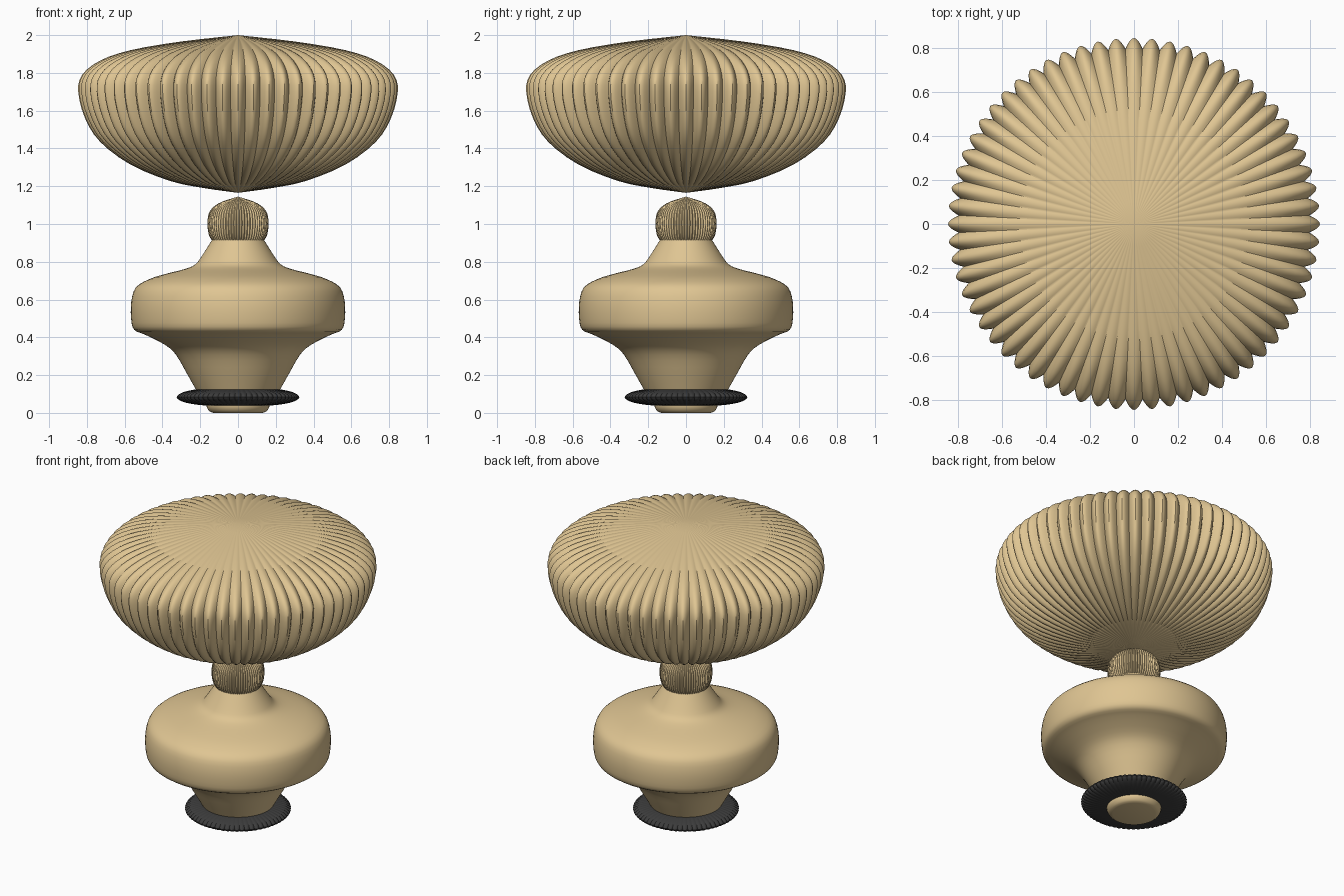
import bpy, bmesh, math
from mathutils import Vector

if "Cube" in bpy.data.objects:
    bpy.data.objects.remove(bpy.data.objects["Cube"])


def material(name, colour):
    m = bpy.data.materials.new(name)
    m.diffuse_color = colour
    m.use_nodes = True
    m.node_tree.nodes["Principled BSDF"].inputs["Base Color"].default_value = m.diffuse_color
    return m


tan_mat = material("warm_tan", (0.74, 0.56, 0.29, 1))
dark_mat = material("charcoal", (0.045, 0.045, 0.045, 1))


def smooth_profile(pts, steps):
    """Catmull-Rom curve through (radius, height) points."""
    p = [Vector(q) for q in pts]
    p = [2 * p[0] - p[1]] + p + [2 * p[-1] - p[-2]]
    out = []
    for i in range(1, len(p) - 2):
        a, b, c, d = p[i - 1:i + 3]
        for k in range(steps):
            t = k / steps
            out.append(0.5 * (2 * b + (c - a) * t + (2 * a - 5 * b + 4 * c - d) * t * t
                              + (3 * b - a - 3 * c + d) * t ** 3))
    return out + [p[-2]]


def turned(name, pts, mat, steps=3, segs=96, ribs=0, depth=0.0, angle=35):
    """Revolve a profile from bottom to top; ribs scallop the radius."""
    prof = smooth_profile(pts, steps) if steps > 1 else [Vector(q) for q in pts]
    bm = bmesh.new()
    rings = []
    for r, z in prof:
        if r < 1e-5:
            rings.append([bm.verts.new((0, 0, z))])
            continue
        ring = []
        for i in range(segs):
            a = math.tau * i / segs
            rr = r * (1 - depth * (1 - abs(math.cos(ribs * a / 2)))) if ribs else r
            ring.append(bm.verts.new((rr * math.cos(a), rr * math.sin(a), z)))
        rings.append(ring)
    for lo, hi in zip(rings, rings[1:]):
        for i in range(segs):
            j = (i + 1) % segs
            if len(lo) == 1:
                bm.faces.new((lo[0], hi[j], hi[i]))
            elif len(hi) == 1:
                bm.faces.new((lo[i], lo[j], hi[0]))
            else:
                bm.faces.new((lo[i], lo[j], hi[j], hi[i]))
    # flat caps on open ends
    if len(rings[0]) > 1:
        bm.faces.new(rings[0][::-1])
    if len(rings[-1]) > 1:
        bm.faces.new(rings[-1])
    me = bpy.data.meshes.new(name)
    bm.to_mesh(me)
    bm.free()
    ob = bpy.data.objects.new(name, me)
    bpy.context.collection.objects.link(ob)
    me.materials.append(mat)
    bpy.ops.object.select_all(action='DESELECT')
    ob.select_set(True)
    bpy.context.view_layer.objects.active = ob
    bpy.ops.object.shade_smooth_by_angle(angle=math.radians(angle))
    return ob


# Foot under the ring
turned("foot", [(0.13, 0), (0.15, 0.008), (0.165, 0.03), (0.168, 0.06)], tan_mat)

# Dark ribbed base ring
turned("base_ring", [(0.15, 0.037), (0.23, 0.045), (0.295, 0.06), (0.325, 0.083),
                     (0.295, 0.108), (0.23, 0.124)],
       dark_mat, segs=512, ribs=64, depth=0.03)

# Vase-shaped body
turned("body", [(0.215, 0.11), (0.27, 0.207), (0.328, 0.307), (0.386, 0.36), (0.49, 0.413),
                (0.55, 0.44), (0.566, 0.50), (0.565, 0.59), (0.54, 0.665), (0.47, 0.708),
                (0.386, 0.735), (0.28, 0.762), (0.228, 0.785), (0.195, 0.825), (0.135, 0.92)],
       tan_mat)

# Ribbed collar on the neck
turned("collar", [(0.14, 0.915), (0.155, 0.945), (0.162, 1.0), (0.155, 1.055), (0.13, 1.09),
                  (0.085, 1.118), (0, 1.145)],
       tan_mat, segs=512, ribs=64, depth=0.05)

# Wide pleated shade
turned("shade", [(0, 1.165), (0.18, 1.19), (0.36, 1.228), (0.57, 1.315), (0.73, 1.435),
                 (0.81, 1.56), (0.846, 1.70), (0.825, 1.79), (0.73, 1.865), (0.57, 1.92),
                 (0.31, 1.965), (0, 2.0)],
       tan_mat, segs=512, ribs=64, depth=0.055)
